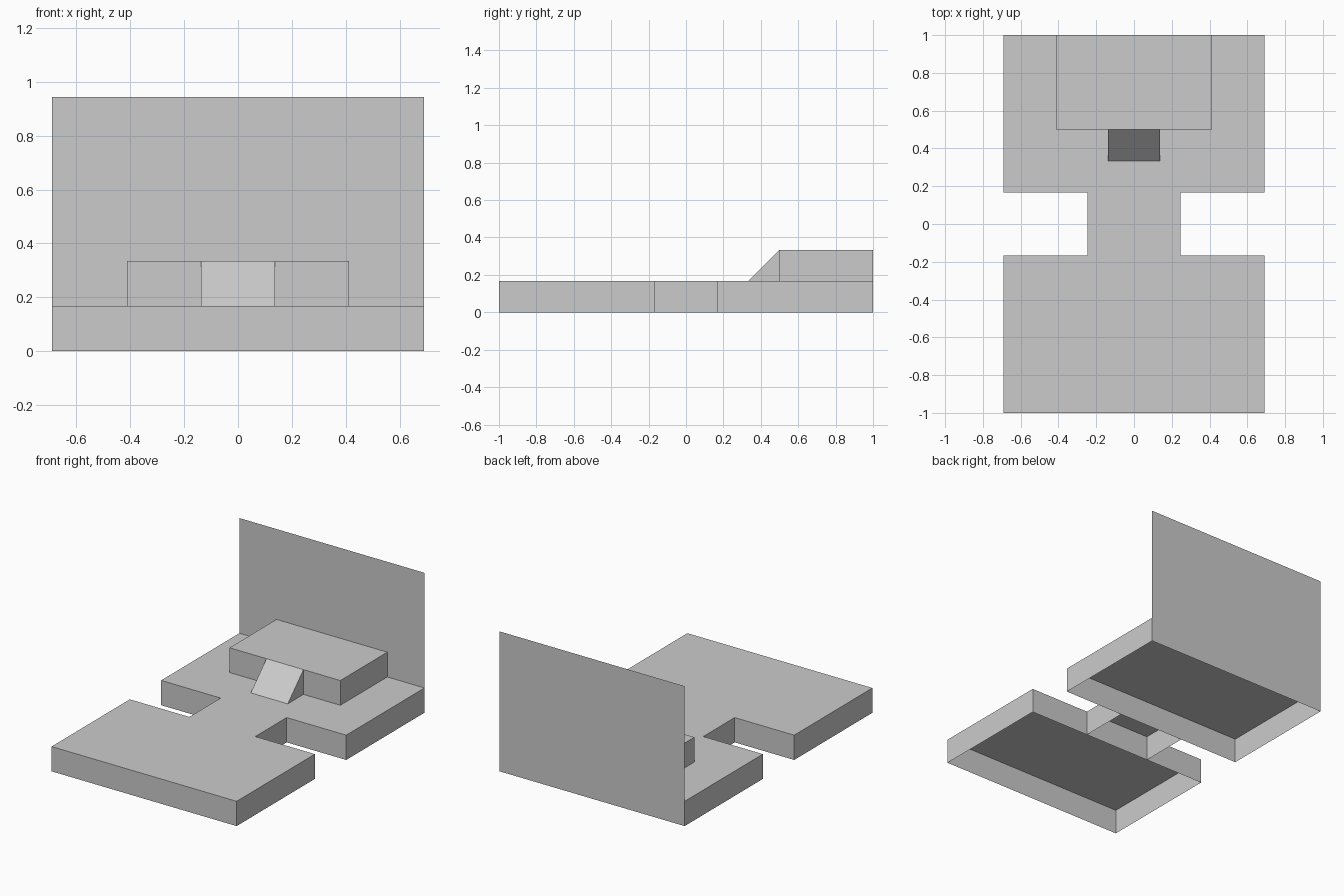
import bpy, bmesh

if "Cube" in bpy.data.objects:
    bpy.data.objects.remove(bpy.data.objects["Cube"])

T = 0.167   # slab height


def open_box(name, half_w, y0, y1, z0, z1, drop):
    """Thin-shelled box without the faces whose normals are listed in drop."""
    bm = bmesh.new()
    bmesh.ops.create_cube(bm, size=1)
    for v in bm.verts:
        v.co = (v.co.x * 2 * half_w,
                y1 if v.co.y > 0 else y0,
                z1 if v.co.z > 0 else z0)
    bm.normal_update()
    sides = {"bottom": (0, 0, -1), "back": (0, 1, 0)}
    gone = [f for f in bm.faces
            if any(sum(a * b for a, b in zip(f.normal, sides[d])) > 0.9 for d in drop)]
    bmesh.ops.delete(bm, geom=gone, context='FACES')
    return finish(name, bm)


def finish(name, bm):
    mesh = bpy.data.meshes.new(name)
    bm.to_mesh(mesh)
    bm.free()
    obj = bpy.data.objects.new(name, mesh)
    bpy.context.collection.objects.link(obj)
    return obj


# Hollow slabs forming the H-shaped floor
open_box("front_slab", 0.69, -1, -T, 0, T, ["bottom"])
open_box("bridge_slab", 0.246, -T, T, 0, T, ["bottom"])
open_box("back_slab", 0.69, T, 1, 0, T, ["bottom", "back"])

# Raised platform against the back wall
open_box("platform", 0.413, 0.5, 1, T, 2 * T, ["bottom", "back"])

# Ramp up to the platform: slope and two triangular sides
bm = bmesh.new()
profile = [(0.333, T), (0.5, T), (0.5, 2 * T)]
left, right = ([bm.verts.new((x, y, z)) for y, z in profile] for x in (-0.138, 0.138))
bm.faces.new(right)
bm.faces.new(left[::-1])
bm.faces.new((left[0], right[0], right[2], left[2]))
finish("ramp", bm)

# Single-sheet back wall, down to the ground
bm = bmesh.new()
bm.faces.new([bm.verts.new((x, 1, z)) for x, z in
              ((-0.69, 0), (0.69, 0), (0.69, 0.943), (-0.69, 0.943))])
finish("back_wall", bm)
